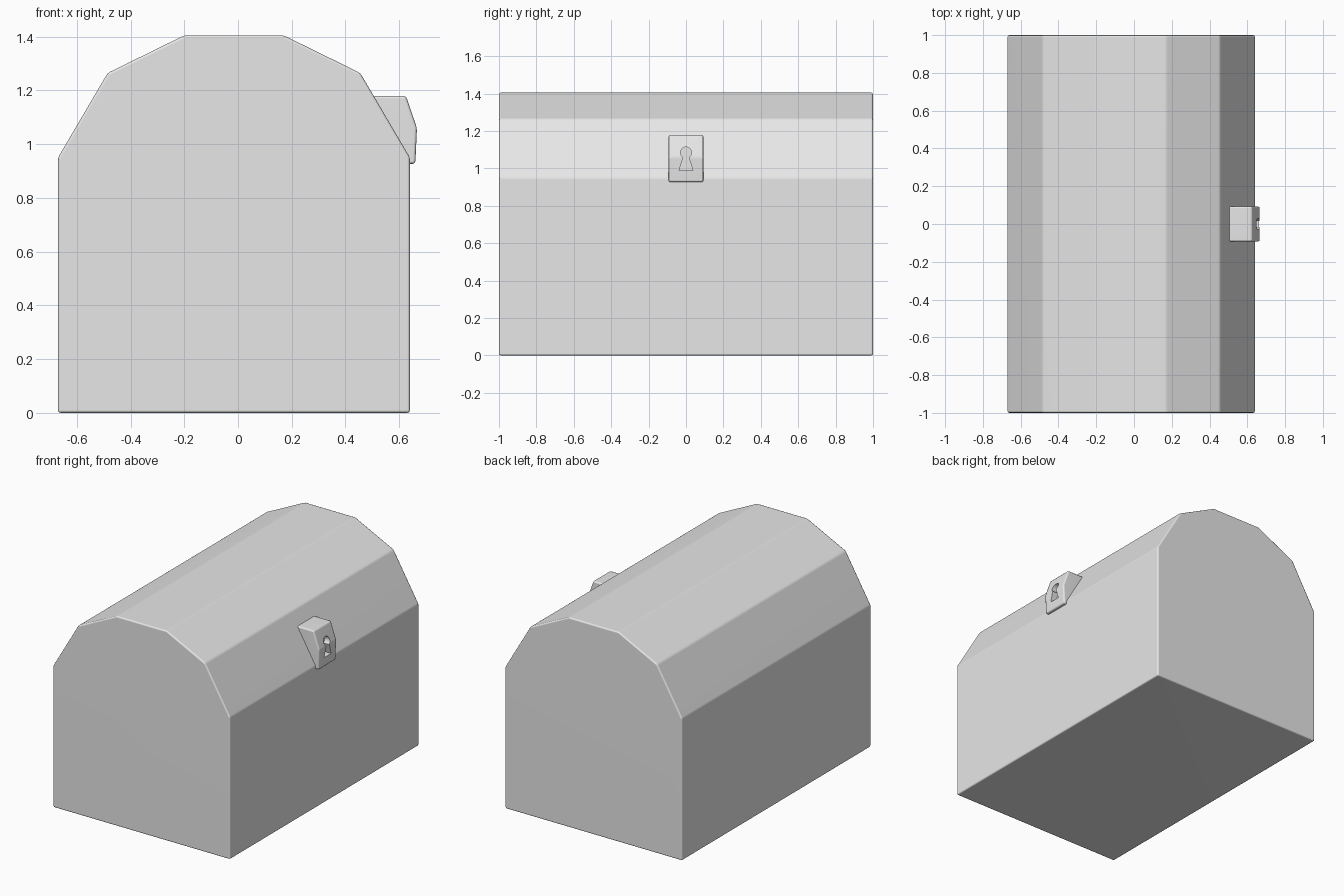
import bpy, bmesh, math

if "Cube" in bpy.data.objects:
    bpy.data.objects.remove(bpy.data.objects["Cube"])

grey = bpy.data.materials.new("plain grey")
grey.diffuse_color = (0.8, 0.8, 0.8, 1)
grey.use_nodes = True
grey.node_tree.nodes["Principled BSDF"].inputs["Base Color"].default_value = grey.diffuse_color


def prism(name, pts, to3d, a, b):
    """Extrude a 2D profile between a and b; to3d maps (u, v, depth) to xyz."""
    bm = bmesh.new()
    face = bm.faces.new([bm.verts.new(to3d(u, v, a)) for u, v in pts])
    ext = bmesh.ops.extrude_face_region(bm, geom=[face])
    offset = [q - p for p, q in zip(to3d(0, 0, a), to3d(0, 0, b))]
    bmesh.ops.translate(bm, vec=offset,
                        verts=[g for g in ext["geom"] if isinstance(g, bmesh.types.BMVert)])
    bmesh.ops.recalc_face_normals(bm, faces=bm.faces)
    me = bpy.data.meshes.new(name)
    bm.to_mesh(me)
    bm.free()
    me.materials.append(grey)
    ob = bpy.data.objects.new(name, me)
    bpy.context.collection.objects.link(ob)
    return ob


def bevel(ob, width, angle):
    m = ob.modifiers.new("Bevel", "BEVEL")
    m.width, m.segments = width, 2
    m.limit_method, m.angle_limit = "ANGLE", math.radians(angle)


def finish(ob):
    """Apply modifiers, then smooth the rounded edges and keep faces flat."""
    bpy.ops.object.select_all(action="DESELECT")
    ob.select_set(True)
    bpy.context.view_layer.objects.active = ob
    bpy.ops.object.convert(target="MESH")
    bpy.ops.object.shade_smooth_by_angle(angle=math.radians(50))
    w = ob.modifiers.new("Flat faces", "WEIGHTED_NORMAL")
    w.keep_sharp = True


def along_y(u, v, d):
    return (u, d, v)


def along_x(u, v, d):
    return (d, u, v)


# chest body with faceted lid
half = [(0.655, 0), (0.655, 0.95), (0.47, 1.265), (0.185, 1.405)]
profile = half + [(-x, z) for x, z in reversed(half)]
chest = prism("chest", [(x - 0.015, z) for x, z in profile], along_y, -1, 1)
bevel(chest, 0.01, 20)
finish(chest)

# lock block, its back sunk into the lid slope
lock = prism("lock", [(0.48, 1.18), (0.625, 1.18), (0.666, 1.06), (0.66, 0.927), (0.61, 0.927)],
             along_y, -0.093, 0.093)
bevel(lock, 0.01, 15)

# keyhole: round top flowing into a flared slot
arc = [math.radians(-60 + 300 * i / 12) for i in range(13)]
hole = [(0.03 * math.cos(a), 1.085 + 0.03 * math.sin(a)) for a in arc]
hole += [(-0.037, 0.99), (0.037, 0.99)]
cutter = prism("keyhole_cutter", hole, along_x, 0.622, 0.72)
cutter.hide_render = True
cut = lock.modifiers.new("Keyhole", "BOOLEAN")
cut.operation, cut.object, cut.solver = "DIFFERENCE", cutter, "EXACT"
finish(lock)
bpy.data.objects.remove(cutter)
